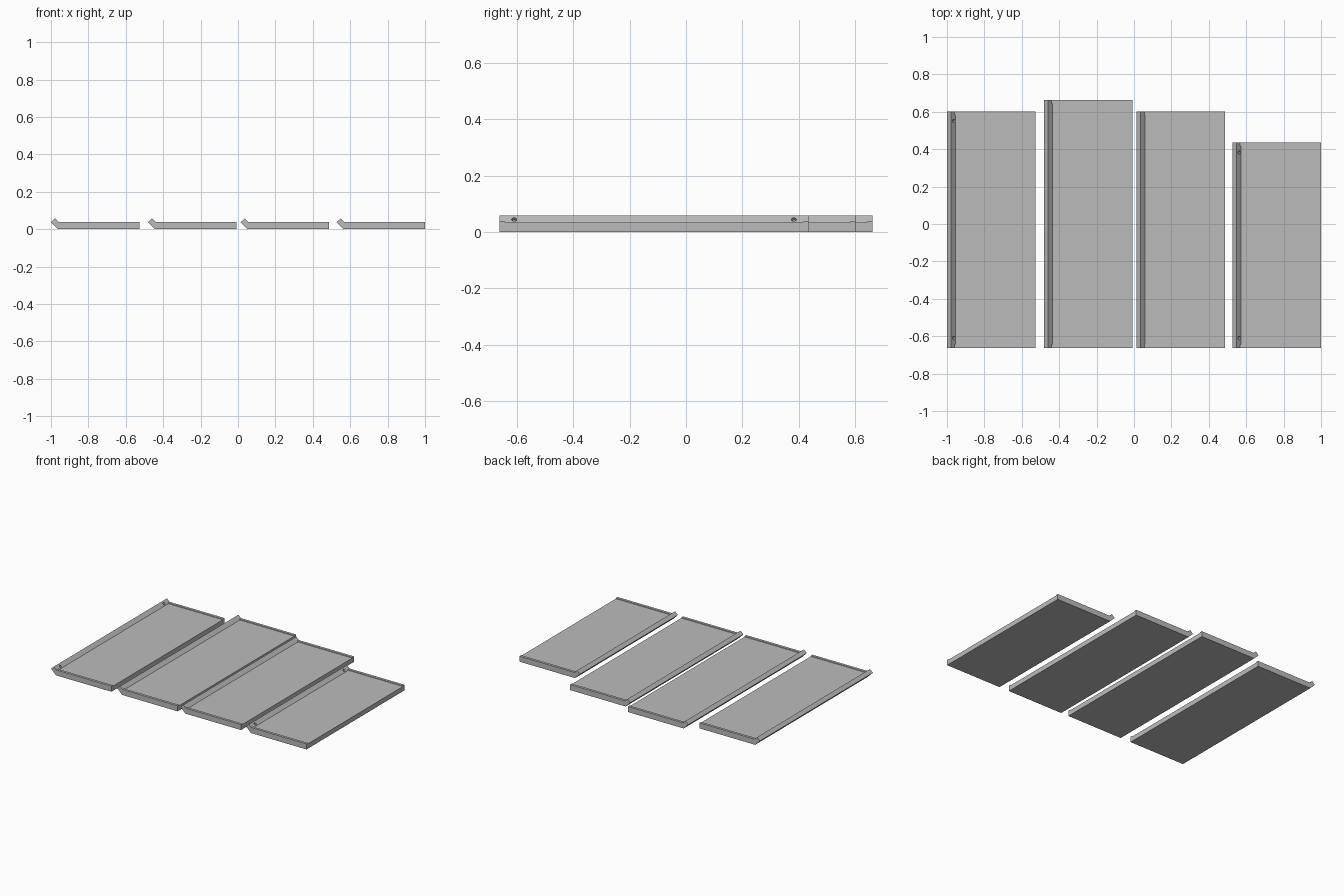
import bpy
import bmesh
from math import radians
from mathutils import Matrix

cube = bpy.data.objects.get("Cube")
if cube:
    bpy.data.objects.remove(cube, do_unlink=True)

grey = bpy.data.materials.new("plain_grey")
grey.use_nodes = True
COLOUR = (0.5, 0.5, 0.5, 1)
grey.diffuse_color = COLOUR
grey.node_tree.nodes["Principled BSDF"].inputs["Base Color"].default_value = COLOUR

WIDTH, FRONT = 0.473, -0.662
RIM_TOP, FLOOR_TOP, LIP_TOP = 0.039, 0.034, 0.058
RIM, STEP = 0.018, 0.001
LIP_X = 0.022


def profile(top):
    """Cross-section with a slanted hook on the left edge."""
    return [(0, 0.037), (0.037, 0), (WIDTH, 0), (WIDTH, top),
            (LIP_X + LIP_TOP - top, top), (LIP_X, LIP_TOP)]


def add_object(name, bm):
    bmesh.ops.recalc_face_normals(bm, faces=bm.faces)
    mesh = bpy.data.meshes.new(name)
    bm.to_mesh(mesh)
    bm.free()
    mesh.materials.append(grey)
    obj = bpy.data.objects.new(name, mesh)
    bpy.context.collection.objects.link(obj)
    return obj


def make_panel(name, left, back):
    """Loft the cross-section, sinking the floor between the end rims."""
    stations = [(FRONT, RIM_TOP), (FRONT + RIM, RIM_TOP),
                (FRONT + RIM + STEP, FLOOR_TOP), (back - RIM - STEP, FLOOR_TOP),
                (back - RIM, RIM_TOP), (back, RIM_TOP)]
    bm = bmesh.new()
    rings = [[bm.verts.new((left + x, y, z)) for x, z in profile(top)]
             for y, top in stations]
    for a, b in zip(rings, rings[1:]):
        for i in range(len(a)):
            j = (i + 1) % len(a)
            bm.faces.new((a[i], a[j], b[j], b[i]))
    bm.faces.new(rings[0])
    bm.faces.new(rings[-1])
    return add_object(name, bm)


def drill_holes(panel, left, back):
    """Small round sockets in the sloping inner side of the hook."""
    bm = bmesh.new()
    for y in (FRONT + 0.052, back - 0.052):
        place = (Matrix.Translation((left + 0.036, y, 0.044))
                 @ Matrix.Rotation(radians(45), 4, 'Y'))
        bmesh.ops.create_cone(bm, cap_ends=True, segments=20, radius1=0.009,
                              radius2=0.009, depth=0.024, matrix=place)
    cutter = add_object(panel.name + "_hole_cutter", bm)
    cutter.hide_render = True
    cutter.hide_viewport = True
    mod = panel.modifiers.new("sockets", 'BOOLEAN')
    mod.operation = 'DIFFERENCE'
    mod.solver = 'EXACT'
    mod.object = cutter


# Four panels side by side; the outer two have sockets
panels = [("outer_right_panel", -1.0, 0.602, True),
          ("inner_right_panel", -0.482, 0.662, False),
          ("inner_left_panel", 0.014, 0.602, False),
          ("outer_left_panel", 0.527, 0.435, True)]
for name, left, back, sockets in panels:
    panel = make_panel(name, left, back)
    if sockets:
        drill_holes(panel, left, back)
